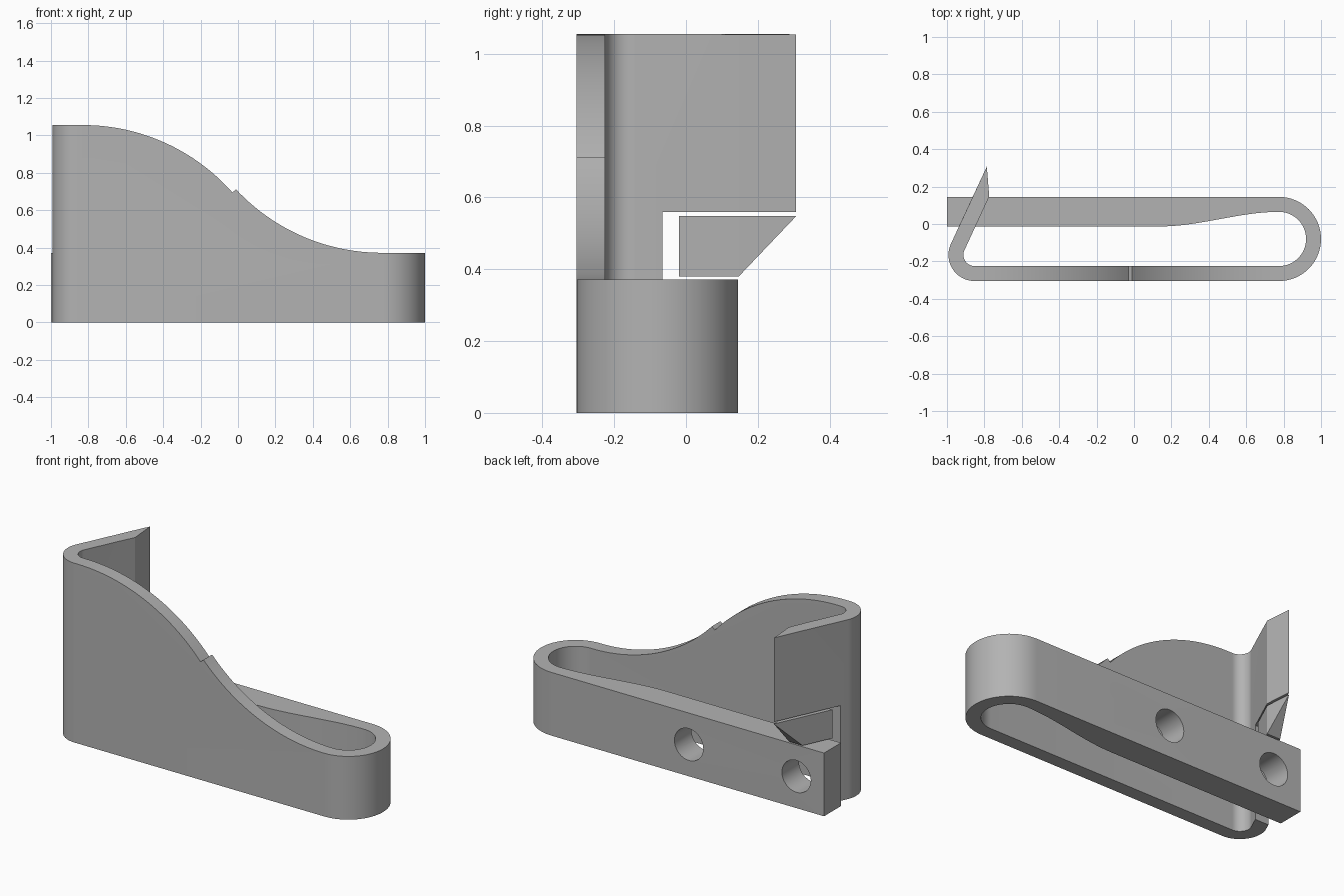
import bpy, bmesh, math
from mathutils import Vector

if "Cube" in bpy.data.objects:
    bpy.data.objects.remove(bpy.data.objects["Cube"], do_unlink=True)

grey = bpy.data.materials.new("plain grey")
grey.use_nodes = True
COLOUR = (0.45, 0.45, 0.45, 1)
grey.diffuse_color = COLOUR
grey.node_tree.nodes["Principled BSDF"].inputs["Base Color"].default_value = COLOUR


def arc(cx, cy, r, start, end, n=24):
    """Points on an arc, angles in degrees."""
    angles = [math.radians(start + (end - start) * i / n) for i in range(n + 1)]
    return [(cx + r * math.cos(a), cy + r * math.sin(a)) for a in angles]


def prism(name, outline, axis, low, high):
    """Extrude a 2D outline along the x, y or z axis."""
    place = {"x": lambda a, b: (low, a, b),
             "y": lambda a, b: (a, low, b),
             "z": lambda a, b: (a, b, low)}[axis]
    bm = bmesh.new()
    face = bm.faces.new([bm.verts.new(place(*p)) for p in outline])
    out = bmesh.ops.extrude_face_region(bm, geom=[face])
    moved = [v for v in out["geom"] if isinstance(v, bmesh.types.BMVert)]
    shift = Vector([(high - low) * (axis == k) for k in "xyz"])
    bmesh.ops.translate(bm, verts=moved, vec=shift)
    bmesh.ops.recalc_face_normals(bm, faces=bm.faces)
    mesh = bpy.data.meshes.new(name)
    bm.to_mesh(mesh)
    bm.free()
    mesh.materials.append(grey)
    obj = bpy.data.objects.new(name, mesh)
    bpy.context.collection.objects.link(obj)
    return obj


def boolean(obj, tool, operation):
    """Apply a boolean and discard the tool."""
    mod = obj.modifiers.new("cut", "BOOLEAN")
    mod.operation, mod.object, mod.solver = operation, tool, "EXACT"
    bpy.context.view_layer.objects.active = obj
    bpy.ops.object.modifier_apply(modifier=mod.name)
    bpy.data.objects.remove(tool, do_unlink=True)


def box(name, x, y, z):
    outline = [(x[0], y[0]), (x[1], y[0]), (x[1], y[1]), (x[0], y[1])]
    return prism(name, outline, "z", *z)


# Main dimensions
TOP, BAR_TOP = 1.055, 0.372
FRONT, INNER, BACK = -0.305, -0.225, 0.145
BEND_X, BEND_Y = 0.775, -0.08
HOOK = (-0.852, -0.165)
TILT = 154.7                       # direction of the flap's outer normal
TIP, TIP_INNER = (-0.787, 0.307), (-0.774, 0.147)

# Front wall, tight bend and slanted flap as one strip
strip = ([(BEND_X, INNER)] + arc(*HOOK, 0.06, 270, TILT) + [TIP_INNER, TIP]
         + arc(*HOOK, 0.14, TILT, 270) + [(BEND_X, FRONT)])
clip = prism("spring_clip", strip, "z", 0, TOP)

# Sweeping S-shaped top edge, two equal tangent arcs
R = 1.068
turn = math.degrees(math.atan2(1.415, 1.6))
sweep = (arc(-0.83, TOP - R, R, 90, turn, 32)
         + arc(0.77, BAR_TOP + R, R, 180 + turn, 270, 32)[1:]
         + [(1.2, BAR_TOP), (1.2, 1.5), (-0.83, 1.5)])
boolean(clip, prism("sweep_cutter", sweep, "y", -1, 1), "DIFFERENCE")

# Clearance in the flap around the bar
boolean(clip, box("slot_cutter", (-1.2, -0.5), (-0.065, 0.5), (-0.1, 0.56)), "DIFFERENCE")

# Wide bend and thick back bar, with a smoothly tapering inner side
taper = []
for i in range(25):
    t = i / 24
    taper.append((BEND_X + (0.14 - BEND_X) * t, 0.065 - 0.078 * t * t * (3 - 2 * t)))
bar_outline = (arc(BEND_X, BEND_Y, 0.225, -90, 90, 32)
               + [(-1, BACK), (-1, -0.013)] + taper[::-1]
               + arc(BEND_X, BEND_Y, 0.145, 90, -90, 32)[1:])
bar = prism("back_bar", bar_outline, "z", 0, BAR_TOP)

# Two mounting holes through the bar
for x in (-0.82, -0.12):
    hole = prism("hole_cutter", arc(x, 0.187, 0.094, 0, 350, 35), "y", -0.1, 0.3)
    boolean(bar, hole, "DIFFERENCE")
boolean(clip, bar, "UNION")

# Chamfered catch below the flap, just above the bar
catch = prism("flap_catch", [(-0.907, -0.139), TIP_INNER, TIP, (-0.979, -0.105)],
              "z", 0.3, 0.7)
side = [(-0.02, 0.38), (0.147, 0.38), (0.307, 0.548), (-0.02, 0.548)]
boolean(catch, prism("catch_shape", side, "x", -1.2, -0.5), "INTERSECT")

# Smooth curved surfaces, keep crisp edges
for obj in (clip, catch):
    bpy.ops.object.select_all(action="DESELECT")
    obj.select_set(True)
    bpy.context.view_layer.objects.active = obj
    bpy.ops.object.shade_smooth_by_angle(angle=math.radians(25))
